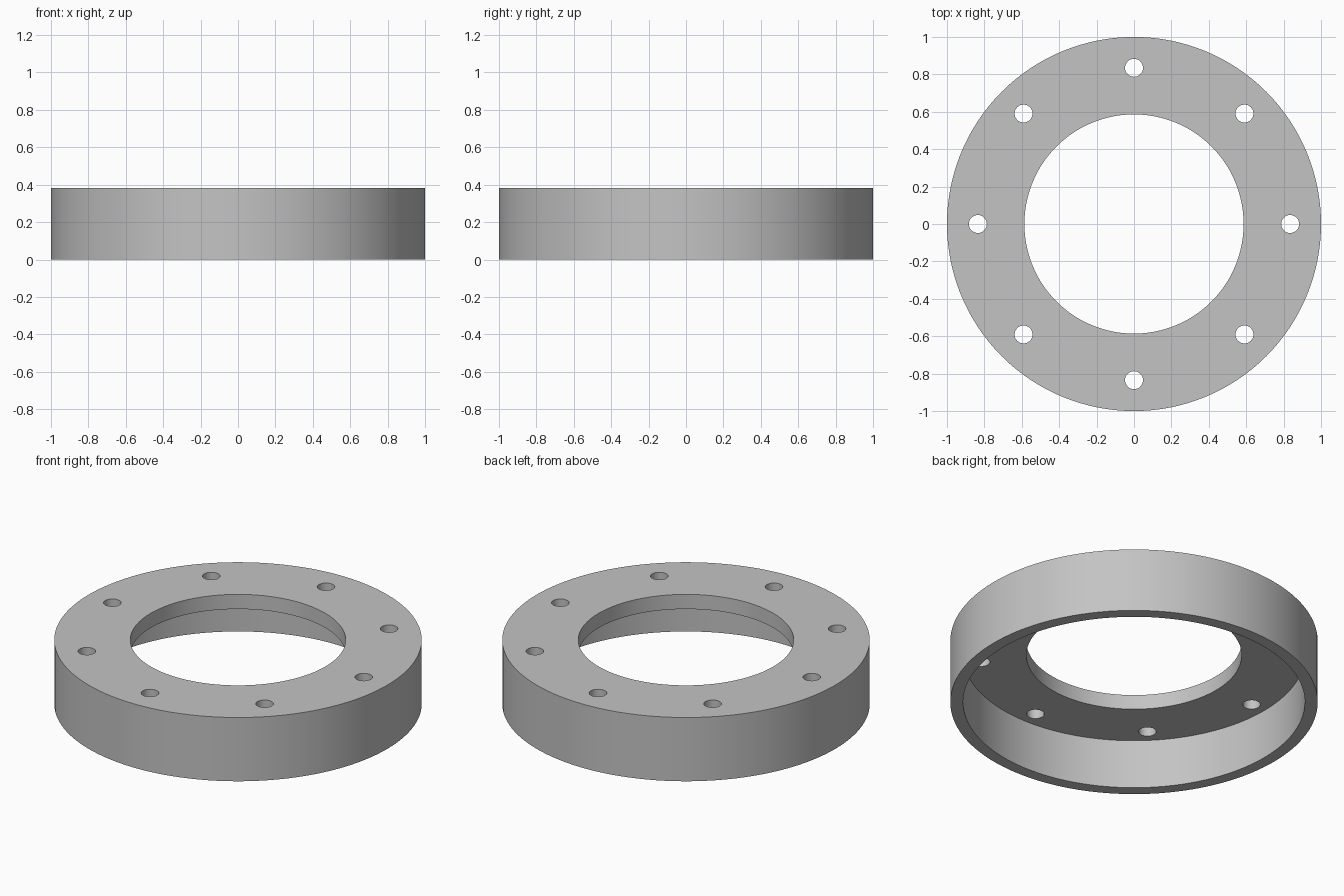
import bpy
import bmesh
import math
from mathutils import Matrix

OUTER, CAVITY, BORE = 1.0, 0.93, 0.586
HEIGHT, FLANGE = 0.383, 0.088
BOLT_CIRCLE, BOLT_RADIUS, BOLTS = 0.835, 0.048, 8
SEGMENTS = 128

if "Cube" in bpy.data.objects:
    bpy.data.objects.remove(bpy.data.objects["Cube"])


def make_material(name, color):
    mat = bpy.data.materials.new(name)
    mat.use_nodes = True
    mat.diffuse_color = color
    mat.node_tree.nodes["Principled BSDF"].inputs["Base Color"].default_value = color
    return mat


def make_object(name, bm):
    bmesh.ops.recalc_face_normals(bm, faces=bm.faces[:])
    mesh = bpy.data.meshes.new(name)
    bm.to_mesh(mesh)
    bm.free()
    obj = bpy.data.objects.new(name, mesh)
    bpy.context.collection.objects.link(obj)
    return obj


# Flanged ring: an L-shaped section turned around the vertical axis
section = [(OUTER, 0), (OUTER, HEIGHT), (BORE, HEIGHT), (BORE, HEIGHT - FLANGE),
           (CAVITY, HEIGHT - FLANGE), (CAVITY, 0)]
bm = bmesh.new()
verts = [bm.verts.new((r, 0, z)) for r, z in section]
edges = [bm.edges.new((v, verts[i - 1])) for i, v in enumerate(verts)]
bmesh.ops.spin(bm, geom=verts + edges, cent=(0, 0, 0), axis=(0, 0, 1),
               angle=math.tau, steps=SEGMENTS)
bmesh.ops.remove_doubles(bm, verts=bm.verts[:], dist=0.0001)
ring = make_object("flanged_ring", bm)
ring.data.materials.append(make_material("grey metal", (0.55, 0.55, 0.55, 1)))

# Bolt hole cutters, evenly spaced around the flange
bm = bmesh.new()
for i in range(BOLTS):
    place = (Matrix.Rotation(math.tau * i / BOLTS, 4, "Z")
             @ Matrix.Translation((BOLT_CIRCLE, 0, HEIGHT - FLANGE / 2)))
    bmesh.ops.create_cone(bm, cap_ends=True, segments=32, radius1=BOLT_RADIUS,
                          radius2=BOLT_RADIUS, depth=FLANGE * 2, matrix=place)
cutters = make_object("bolt_hole_cutters", bm)

# Cut the holes, then drop the helper
cut = ring.modifiers.new("bolt_holes", "BOOLEAN")
cut.operation = "DIFFERENCE"
cut.solver = "EXACT"
cut.object = cutters
bpy.ops.object.select_all(action="DESELECT")
ring.select_set(True)
bpy.context.view_layer.objects.active = ring
bpy.ops.object.modifier_apply(modifier=cut.name)
bpy.data.objects.remove(cutters)
bpy.ops.object.shade_smooth_by_angle(angle=math.radians(30))
